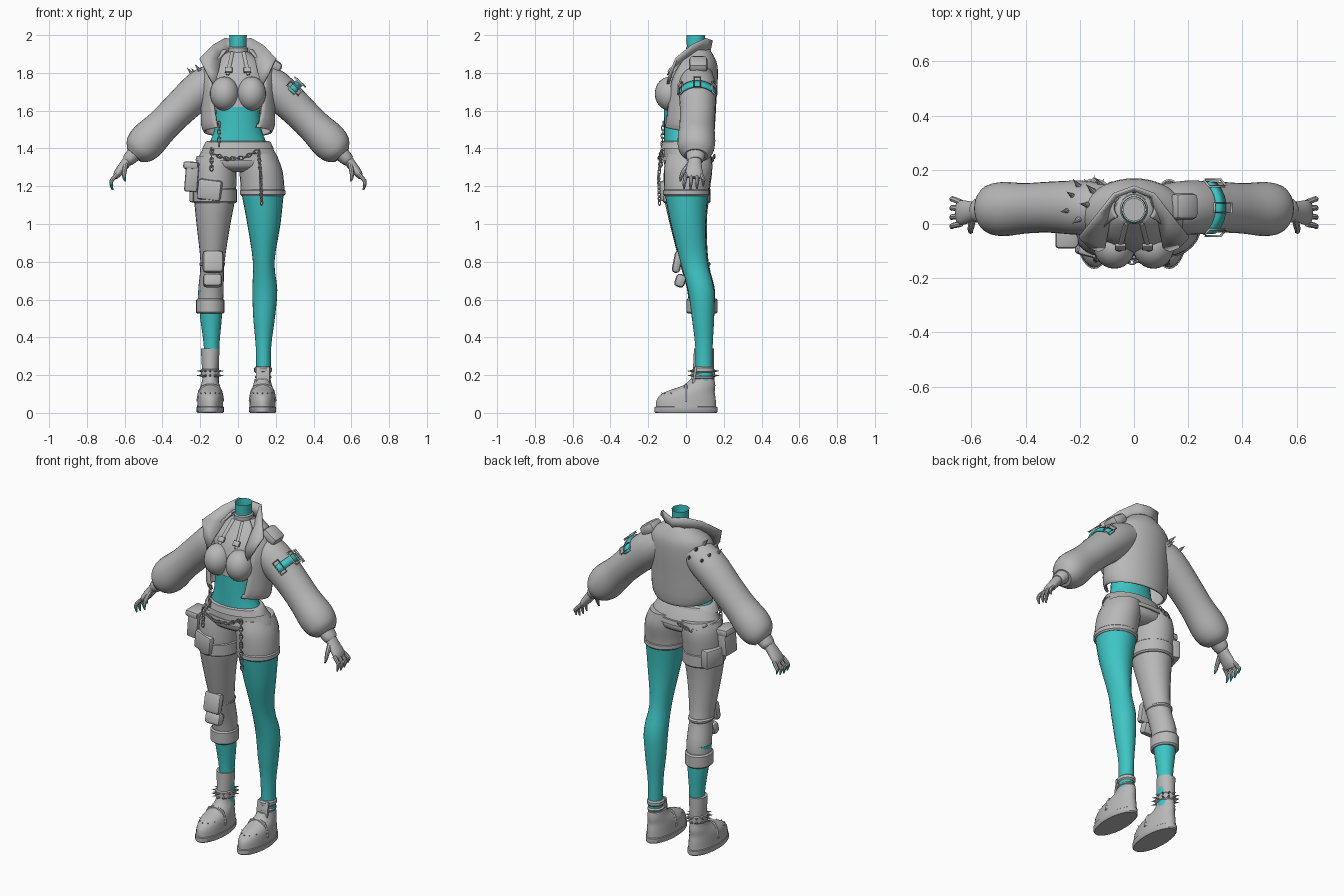
import bpy, bmesh, math
from mathutils import Vector as V, Matrix

if "Cube" in bpy.data.objects:
    bpy.data.objects.remove(bpy.data.objects["Cube"])


def material(name, rgb):
    m = bpy.data.materials.new(name)
    m.diffuse_color = (*rgb, 1)
    m.use_nodes = True
    m.node_tree.nodes["Principled BSDF"].inputs["Base Color"].default_value = m.diffuse_color
    return m


GREY = material("light_grey", (0.48, 0.48, 0.48))
TEAL = material("teal", (0.05, 0.56, 0.56))


def finish(name, bm, mat, angle=40):
    bmesh.ops.recalc_face_normals(bm, faces=bm.faces)
    me = bpy.data.meshes.new(name)
    bm.to_mesh(me)
    bm.free()
    me.materials.append(mat)
    me.shade_smooth()
    me.set_sharp_from_angle(angle=math.radians(angle))
    ob = bpy.data.objects.new(name, me)
    bpy.context.collection.objects.link(ob)
    return ob


def smooth_rows(rows, steps):
    """Catmull-Rom interpolation of tuples."""
    out, n = [], len(rows)
    for i in range(n - 1):
        p = [rows[max(i - 1, 0)], rows[i], rows[i + 1], rows[min(i + 2, n - 1)]]
        for k in range(steps):
            t = k / steps
            out.append(tuple(0.5 * (2 * b + (c - a) * t + (2 * a - 5 * b + 4 * c - d) * t * t
                                    + (3 * b - a - 3 * c + d) * t ** 3) for a, b, c, d in zip(*p)))
    return out + [tuple(rows[-1])]


def skin(name, rings, mat, caps=True, n=24):
    """Rings are (centre, u, v, opening half angle around -v)."""
    bm = bmesh.new()
    arc = rings[0][3] > 0
    m = n + 1 if arc else n
    loops = []
    for c, u, v, a in rings:
        ts = [a + (2 * math.pi - 2 * a) * i / n for i in range(m)]
        loops.append([bm.verts.new(c + u * math.sin(t) - v * math.cos(t)) for t in ts])
    for a, b in zip(loops, loops[1:]):
        for i in range(n):
            j = (i + 1) % m
            bm.faces.new((a[i], a[j], b[j], b[i]))
    if caps and not arc:
        bm.faces.new(loops[0])
        bm.faces.new(loops[-1])
    ob = finish(name, bm, mat)
    if arc:
        ob.modifiers.new("cloth", 'SOLIDIFY').thickness = 0.012
        ob.modifiers["cloth"].offset = 0
    return ob


def loft(name, rows, mat=GREY, caps=True, n=24, steps=3):
    """Rows are (cx, cy, z, rx, ry[, opening])."""
    rings = []
    for r in smooth_rows(rows, steps):
        a = r[5] if len(r) > 5 else 0
        rings.append((V(r[:3]), V((r[3], 0, 0)), V((0, r[4], 0)), a))
    return skin(name, rings, mat, caps, n)


def tube(name, rows, mat=GREY, n=20, steps=3):
    """Rows are (x, y, z, radius across, radius in y)."""
    rows = smooth_rows(rows, steps)
    rings = []
    for i, r in enumerate(rows):
        t = V(rows[min(i + 1, len(rows) - 1)][:3]) - V(rows[max(i - 1, 0)][:3])
        u = V((0, 1, 0)).cross(t).normalized()
        w = t.cross(u).normalized()
        rings.append((V(r[:3]), u * r[3], w * r[4], 0))
    return skin(name, rings, mat, True, n)


def band(name, cx, cy, z0, z1, rx, ry, mat=GREY):
    e = 0.008
    return loft(name, [(cx, cy, z0, rx - e, ry - e), (cx, cy, z0 + e, rx, ry),
                       (cx, cy, z1 - e, rx, ry), (cx, cy, z1, rx - e, ry - e)], mat, steps=1)


def box(name, loc, dims, rot=(0, 0, 0), mat=GREY, bevel=0.012):
    bm = bmesh.new()
    bmesh.ops.create_cube(bm, size=1)
    bmesh.ops.scale(bm, vec=dims, verts=bm.verts)
    if bevel:
        bmesh.ops.bevel(bm, geom=bm.edges[:], offset=bevel, segments=2, profile=0.5, affect='EDGES')
    ob = finish(name, bm, mat)
    ob.location, ob.rotation_euler = loc, rot
    return ob


def spike(name, base, direction, length, radius):
    bm = bmesh.new()
    bmesh.ops.create_cone(bm, cap_ends=True, segments=8, radius1=radius, radius2=0.0005, depth=length)
    d = V(direction).normalized()
    ob = finish(name, bm, GREY)
    ob.rotation_euler = d.to_track_quat('Z', 'Y').to_euler()
    ob.location = V(base) + d * length / 2


def ball(name, loc, dims, mat=GREY):
    bm = bmesh.new()
    bmesh.ops.create_uvsphere(bm, u_segments=24, v_segments=16, radius=1)
    bmesh.ops.scale(bm, vec=dims, verts=bm.verts)
    finish(name, bm, mat).location = loc


def chain(name, pts, step=0.021):
    pts, k = [V(p) for p in pts], 0
    for a, b in zip(pts, pts[1:]):
        d = b - a
        for i in range(max(1, round(d.length / step))):
            rot = d.to_track_quat('X', 'Z').to_matrix().to_4x4() @ Matrix.Rotation(math.pi / 2 * (k % 2), 4, 'X')
            bpy.ops.mesh.primitive_torus_add(major_segments=10, minor_segments=5, major_radius=0.011, minor_radius=0.0035)
            ob = bpy.context.object
            ob.name = name
            ob.matrix_world = Matrix.Translation(a + d.normalized() * step * (i + 0.5)) @ rot @ Matrix.Diagonal((1.3, 0.8, 1, 1))
            ob.data.materials.append(GREY)
            k += 1


# Torso, neck and top
loft("waist", [(0, -.02, 1.41, .16, .095), (0, -.028, 1.5, .125, .088), (0, -.03, 1.62, .115, .088)], TEAL)
loft("crop_top", [(0, -.025, 1.6, .12, .092), (0, -.01, 1.7, .14, .1), (0, .02, 1.8, .15, .1),
                  (0, .045, 1.87, .11, .075), (0, .055, 1.91, .055, .055)])
for s in (-1, 1):
    ball("bust", (s * .072, -.085, 1.69), (.076, .08, .09))
loft("neck", [(0, .058, 1.9, .048, .05), (0, .052, 1.95, .044, .048), (0, .052, 2.0, .047, .05)], TEAL, caps=False)
band("choker", 0, .054, 1.895, 1.94, .052, .055)
loft("neck_inside", [(0, .053, 1.945, .04, .043), (0, .053, 1.95, .04, .043)], steps=1)
for s in (-1, 1):
    tube("chest_strap", [(s * .03, .0, 1.91, .01, .004), (s * .045, -.06, 1.84, .01, .004), (s * .055, -.098, 1.79, .01, .004)], n=8)
    box("strap_clip", (s * .05, -.085, 1.815), (.04, .014, .03), (-.6, 0, 0), bevel=.003)

# Open cropped jacket with a hem that drops toward the back
jacket = loft("jacket_body", [(0, .005, 1.49, .175, .135, .58), (0, .01, 1.53, .19, .138, .62), (0, .015, 1.65, .19, .14, .75),
                              (0, .025, 1.76, .19, .137, .8), (0, .045, 1.84, .17, .115, .85),
                              (0, .06, 1.89, .11, .08, .9), (0, .06, 1.92, .075, .06, .95)], n=32)
for v in jacket.data.vertices:
    if v.co.z < 1.515:
        v.co.z -= .2 * v.co.y

# Standing collar running into lapels
half = [((0, .13, 1.975), (0, .115, 1.9)), ((.07, .105, 1.985), (.055, .095, 1.91)), ((.13, .03, 1.95), (.088, .01, 1.88)),
        ((.2, -.055, 1.88), (.105, -.085, 1.8)), ((.165, -.09, 1.8), (.125, -.105, 1.73))]
strip = [tuple(V((-p[0], *p[1:])) for p in pair) for pair in half[:0:-1]] + [tuple(map(V, pair)) for pair in half]
bm = bmesh.new()
vs = [[bm.verts.new(p) for p in pair] for pair in strip]
for a, b in zip(vs, vs[1:]):
    bm.faces.new((a[0], b[0], b[1], a[1]))
collar = finish("collar", bm, GREY)
collar.modifiers.new("cloth", 'SOLIDIFY').thickness = .012

# Puffed sleeves and hands
for s in (-1, 1):
    def m(rows):
        return [(s * r[0], *r[1:]) for r in rows]
    tube("sleeve", m([(.1, .06, 1.775, .085, .085), (.19, .06, 1.72, .1, .1), (.31, .062, 1.61, .092, .094), (.4, .058, 1.52, .09, .093),
                      (.48, .055, 1.44, .1, .1), (.525, .055, 1.39, .085, .09), (.55, .053, 1.363, .05, .06)]), n=28)
    tube("cuff", m([(.535, .052, 1.385, .042, .052), (.575, .05, 1.345, .036, .046), (.588, .05, 1.333, .03, .036)]))
    tube("palm", m([(.57, .048, 1.355, .027, .033), (.6, .045, 1.315, .026, .038), (.635, .042, 1.27, .022, .046), (.65, .04, 1.245, .012, .04)]))
    for i, y in enumerate((0, .027, .054, .08)):
        drop = (.005, 0, .004, .02)[i]
        tip = TEAL if s < 0 else GREY
        tube("finger", m([(.638, y, 1.265, .011, .011), (.668, y - .006 + .006 * i, 1.232, .0105, .0105),
                          (.672, y - .01 + .007 * i, 1.208 + drop, .009, .009)]), n=8)
        tube("fingertip", m([(.672, y - .01 + .007 * i, 1.21 + drop, .0095, .0095),
                             (.664, y - .01 + .007 * i, 1.18 + drop, .004, .004)]), tip, n=8)
    tube("thumb", m([(.595, .02, 1.315, .014, .016), (.602, -.015, 1.275, .012, .012), (.603, -.027, 1.245, .009, .009)]), n=8)
    tube("thumb_tip", m([(.603, -.027, 1.247, .0095, .0095), (.597, -.03, 1.225, .004, .004)]), TEAL if s < 0 else GREY, n=8)

# Sleeve opening with buckle frames
axis, out, side = V((.74, 0, -.67)), V((.67, 0, .74)), V((0, 1, 0))
mid = V((.25, .06, 1.665))
skin("sleeve_opening", [(mid + axis * d, side * .103, out * .104, math.pi - 1.1) for d in (-.022, .022)], TEAL)
for phi in (-.9, 0, .9):
    o = out * math.cos(phi) + side * math.sin(phi)
    bm = bmesh.new()
    bmesh.ops.create_grid(bm, x_segments=1, y_segments=1, size=.5)
    bmesh.ops.scale(bm, vec=(.085, .04, 1), verts=bm.verts)
    fr = finish("buckle_frame", bm, GREY)
    rot = Matrix((axis, o.cross(axis), o)).transposed().to_4x4()
    fr.matrix_world = Matrix.Translation(mid + o * .117) @ rot
    fr.modifiers.new("bars", 'WIREFRAME').thickness = .01

# Shoulder pad and shoulder spikes
box("shoulder_pad", (.185, .065, 1.845), (.1, .1, .06), (0, .6, 0), bevel=.022)
for x, y, z in ((-.2, .02, 1.81), (-.24, .05, 1.79), (-.17, .07, 1.84), (-.22, .1, 1.79), (-.15, .12, 1.82), (-.2, .135, 1.77), (-.12, .14, 1.77)):
    spike("shoulder_spike", (x, y, z), (-.55, (y - .06) * 9, .7), .05, .012)

# Hips and shorts
loft("hips", [(0, -.018, 1.435, .165, .102), (0, -.005, 1.39, .19, .115), (0, .005, 1.34, .215, .125), (0, .008, 1.3, .2, .115),
              (0, .01, 1.275, .1, .07)])
loft("waistband", [(0, -.018, 1.4, .19, .117), (0, -.02, 1.435, .171, .107), (0, -.02, 1.44, .16, .095)], steps=1)
loft("shorts_leg", [(.1, .015, 1.37, .1, .115), (.118, .012, 1.3, .113, .128), (.128, .005, 1.22, .116, .122), (.13, .002, 1.16, .115, .117)])
band("shorts_cuff", .131, .002, 1.148, 1.185, .12, .123)

# Legs
leg = [(.13, .002, 1.17, .113, .116), (.137, .012, 1.0, .088, .093), (.136, .042, .8, .057, .072), (.142, .08, .65, .066, .07),
       (.138, .09, .5, .057, .059), (.135, .095, .35, .041, .046), (.135, .095, .15, .038, .044)]
loft("left_stocking", leg, TEAL)
loft("right_shin", [(-r[0] - .005, *r[1:]) for r in leg[3:]], TEAL)
loft("trouser_leg", [(-.1, .015, 1.37, .1, .115), (-.118, .012, 1.3, .112, .128), (-.123, .003, 1.15, .11, .12), (-.13, .012, 1.0, .09, .098),
                     (-.135, .042, .8, .064, .077), (-.143, .078, .66, .067, .074), (-.146, .085, .56, .066, .068)])
band("trouser_cuff", -.147, .085, .525, .605, .075, .083)
band("thigh_band", -.122, .004, 1.11, 1.19, .117, .127)
band("knee_strap", -.137, .05, .775, .8, .068, .079)
box("knee_pad_upper", (-.132, -.045, .8), (.11, .045, .12), (-.2, 0, 0), bevel=.02)
box("knee_pad_lower", (-.135, -.03, .7), (.1, .055, .07), (-.3, 0, 0), bevel=.018)

# Hip pouches and belts
box("hip_pouch", (-.245, -.03, 1.25), (.07, .11, .16), (0, .08, 0))
box("pouch_flap", (-.25, -.03, 1.31), (.08, .12, .04), (0, .08, 0))
box("thigh_pouch", (-.215, .06, 1.17), (.06, .12, .11), (0, 0, -.3))
box("front_holster", (-.15, -.105, 1.18), (.13, .04, .11), (0, .12, -.25), bevel=.015)
loft("hip_belt", [(-.005, .005, 1.335, .222, .134), (-.005, .005, 1.36, .213, .13)], steps=1)
chain("hip_chain", [(-.14, -.1, 1.4), (-.13, -.13, 1.37), (-.06, -.14, 1.345), (.03, -.14, 1.35), (.1, -.13, 1.385)])
chain("hanging_chain", [(.11, -.13, 1.39), (.12, -.145, 1.25), (.125, -.14, 1.11)])
chain("short_chain", [(-.14, -.125, 1.39), (-.14, -.135, 1.29)])
chain("jacket_chain", [(-.1, -.12, 1.54), (-.1, -.125, 1.42)])
chain("back_chain", [(-.19, .08, 1.36), (-.13, .135, 1.33), (-.06, .15, 1.36)])

# Boots with soles, straps and studs
for s, cx in ((1, .13), (-1, -.147)):
    loft("boot_sole", [(cx, 0, 0, .067, .16), (cx, 0, .006, .072, .166), (cx, 0, .03, .072, .166), (cx, 0, .033, .068, .162)], steps=1, n=32)
    rows = [(cx, 0, .03, .069, .16), (cx, .002, .075, .067, .155), (cx, .02, .11, .062, .132), (cx, .07, .145, .05, .085), (cx, .088, .18, .042, .062)]
    if s < 0:
        rows += [(cx, .093, .24, .044, .056), (cx, .095, .34, .05, .053)]
    loft("boot", rows, n=32)
    tube("instep_strap", [(cx - .062, .0, .06, .012, .01), (cx - .04, .0, .135, .012, .01), (cx + .04, .0, .135, .012, .01),
                          (cx + .062, .0, .06, .012, .01)], n=8)
    for i in range(5):
        t = (i - 2) * .45
        spike("toe_stud", (cx + .05 * math.sin(t), -.115 * math.cos(t), .095), (math.sin(t), -math.cos(t), .8), .022, .006)
band("ankle_strap_upper", .133, .093, .212, .245, .047, .055)
band("ankle_strap_lower", .133, .092, .178, .2, .044, .055)
box("boot_tongue", (.132, .045, .195), (.075, .014, .1), (-.15, 0, 0), bevel=.005)
band("spiked_ankle_band", -.147, .092, .185, .235, .049, .062)
for z in (.198, .222):
    for i in range(12):
        t = math.tau * i / 12
        spike("ankle_spike", (-.147 + .047 * math.cos(t), .092 + .06 * math.sin(t), z), (math.cos(t), math.sin(t), 0), .026, .006)
